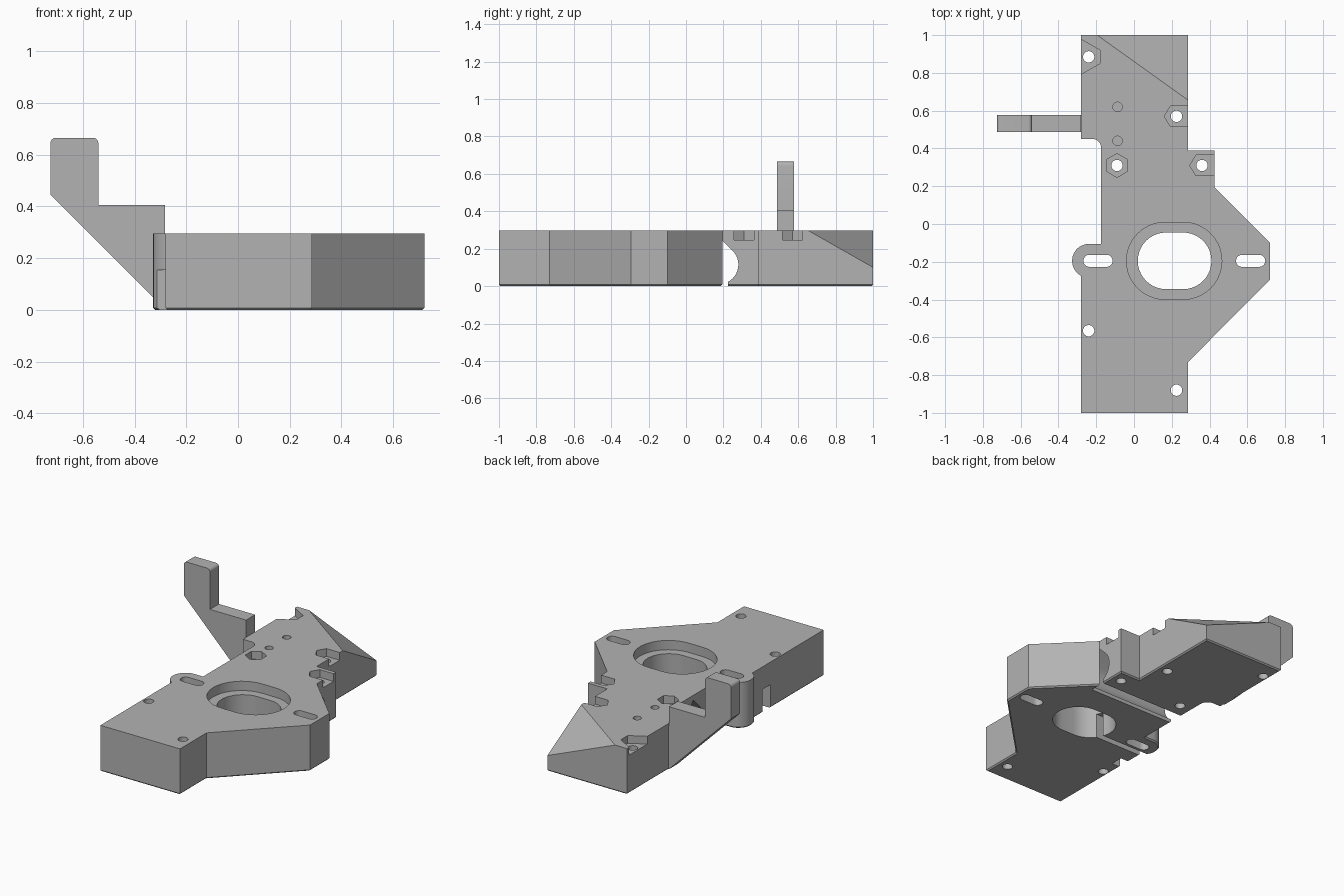
import bpy, bmesh
from math import cos, sin, radians
from mathutils import Vector

if "Cube" in bpy.data.objects:
    bpy.data.objects.remove(bpy.data.objects["Cube"])

grey = bpy.data.materials.new("plain_grey")
grey.use_nodes = True
grey.diffuse_color = (0.45, 0.45, 0.45, 1)
grey.node_tree.nodes["Principled BSDF"].inputs["Base Color"].default_value = (0.45, 0.45, 0.45, 1)

TOP = 0.296
FAR = 2.0


def arc(cx, cy, r, a0, a1, n=12):
    return [(cx + r * cos(radians(a0 + (a1 - a0) * i / n)),
             cy + r * sin(radians(a0 + (a1 - a0) * i / n))) for i in range(n + 1)]


def circle(cx, cy, r, n=32, start=0):
    return arc(cx, cy, r, start, start + 360, n)[:-1]


def slot(x0, x1, cy, r, n=20):
    return arc(x1 - r, cy, r, -90, 90, n) + arc(x0 + r, cy, r, 90, 270, n)


def prism_mesh(points, lo, hi, axis="z"):
    """Extrude a 2D profile between lo and hi along the given axis."""
    place = {"z": lambda a, b, c: (a, b, c),
             "y": lambda a, b, c: (a, c, b),
             "x": lambda a, b, c: (c, a, b)}[axis]
    bm = bmesh.new()
    face = bm.faces.new([bm.verts.new(place(a, b, lo)) for a, b in points])
    moved = bmesh.ops.extrude_face_region(bm, geom=[face])["geom"]
    verts = [v for v in moved if isinstance(v, bmesh.types.BMVert)]
    bmesh.ops.translate(bm, verts=verts, vec=Vector(place(0, 0, hi - lo)))
    bmesh.ops.recalc_face_normals(bm, faces=bm.faces)
    return bm


def make_object(name, bm):
    mesh = bpy.data.meshes.new(name)
    bm.to_mesh(mesh)
    bm.free()
    mesh.materials.append(grey)
    obj = bpy.data.objects.new(name, mesh)
    bpy.context.collection.objects.link(obj)
    return obj


def boolean(target, points, lo, hi, axis="z", mode="DIFFERENCE"):
    tool = make_object("cutter", prism_mesh(points, lo, hi, axis))
    tool.hide_render = True
    bpy.context.view_layer.objects.active = target
    mod = target.modifiers.new("cut", "BOOLEAN")
    mod.operation = mode
    mod.solver = "EXACT"
    mod.object = tool
    bpy.ops.object.modifier_apply(modifier=mod.name)
    bpy.data.objects.remove(tool)


def box(a0, a1, b0, b1):
    return [(a0, b0), (a1, b0), (a1, b1), (a0, b1)]


# Plate outline, with a round ear and a filleted step on the -x side
outline = [(-0.28, 1), (0.287, 1), (0.287, 0.39), (0.425, 0.39), (0.425, 0.195),
           (0.72, -0.1), (0.72, -0.295), (0.287, -0.73), (0.287, -1), (-0.28, -1)]
outline += arc(-0.238, -0.195, 0.09, 242, 90)
outline += [(-0.175, -0.105)] + arc(-0.22, 0.405, 0.045, 0, 90, 8) + [(-0.28, 0.45)]
bm = prism_mesh(outline, 0, TOP)

# Sloped back corner
a, b, c = Vector((-0.195, 1, TOP)), Vector((0.287, 0.655, TOP)), Vector((0.287, 1, 0.1))
normal = (b - a).cross(c - a)
if normal.z < 0:
    normal.negate()
cut = bmesh.ops.bisect_plane(bm, geom=bm.verts[:] + bm.edges[:] + bm.faces[:],
                             plane_co=a, plane_no=normal, clear_outer=True, dist=0.0001)
bmesh.ops.holes_fill(bm, edges=[e for e in bm.edges if e.is_boundary])

# Small chamfer round the foot
foot = [e for e in bm.edges if all(v.co.z < 0.001 for v in e.verts)]
bmesh.ops.bevel(bm, geom=foot, offset=0.008, segments=1, affect="EDGES")
bmesh.ops.recalc_face_normals(bm, faces=bm.faces)
body = make_object("mount_plate", bm)

# Stepped oval opening
boolean(body, slot(-0.04, 0.465, -0.195, 0.204), TOP - 0.06, FAR)
boolean(body, slot(0.02, 0.41, -0.195, 0.15), -1, FAR)

# Adjustment slots
for x0, x1 in ((-0.268, -0.113), (0.54, 0.695)):
    boolean(body, slot(x0, x1, -0.195, 0.032, 10), -1, FAR)

# Screw holes
for x, y in ((-0.24, 0.885), (0.225, 0.57), (-0.09, 0.31),
             (0.36, 0.31), (-0.24, -0.565), (0.225, -0.88)):
    boolean(body, circle(x, y, 0.03), -1, FAR)

# Blind pilot holes
for y in (0.44, 0.62):
    boolean(body, circle(-0.087, y, 0.025), 0.12, FAR)

# Nut pockets: one closed, two open to +x, one flaring open to -x
pocket = TOP - 0.05
boolean(body, circle(-0.09, 0.31, 0.063, 6, 30), pocket, FAR)
for x, y in ((0.225, 0.57), (0.36, 0.31)):
    boolean(body, [(x - 0.065, y), (x - 0.032, y - 0.054), (x + 0.1, y - 0.054),
                   (x + 0.1, y + 0.054), (x - 0.032, y + 0.054)], pocket, FAR)
boolean(body, [(-0.18, 0.85), (-0.18, 0.92), (-0.32, 1.0), (-0.32, 0.77)], pocket, FAR)

# Teardrop rod tunnel, open underneath
tunnel = arc(0.175, 0.115, 0.105, 135, 405, 30) + [(0.175, 0.263)]
boolean(body, tunnel, -1, 0.4255, "x")
boolean(body, box(0.125, 0.225, -0.1, 0.06), -1, 0.4255, "x")

# Underside channel through the ear, and the side notch next to it
boolean(body, box(-0.283, -0.245, -0.1, 0.155), -1, 0.1, "x")
boolean(body, box(-0.46, -0.38, -0.1, 0.15), -1, -0.22, "x")

# Raised arm on the -x side
arm = [(-0.725, 0.445)] + arc(-0.705, 0.645, 0.02, 180, 90, 5)
arm += arc(-0.56, 0.645, 0.02, 90, 0, 5)
arm += [(-0.54, 0.405), (-0.282, 0.405), (-0.282, 0.28), (-0.26, 0.28), (-0.26, 0.002), (-0.282, 0.002)]
boolean(body, arm, 0.486, 0.577, "y", "UNION")

bpy.ops.object.select_all(action="DESELECT")
body.select_set(True)
bpy.context.view_layer.objects.active = body
bpy.ops.object.shade_smooth_by_angle(angle=radians(25))
